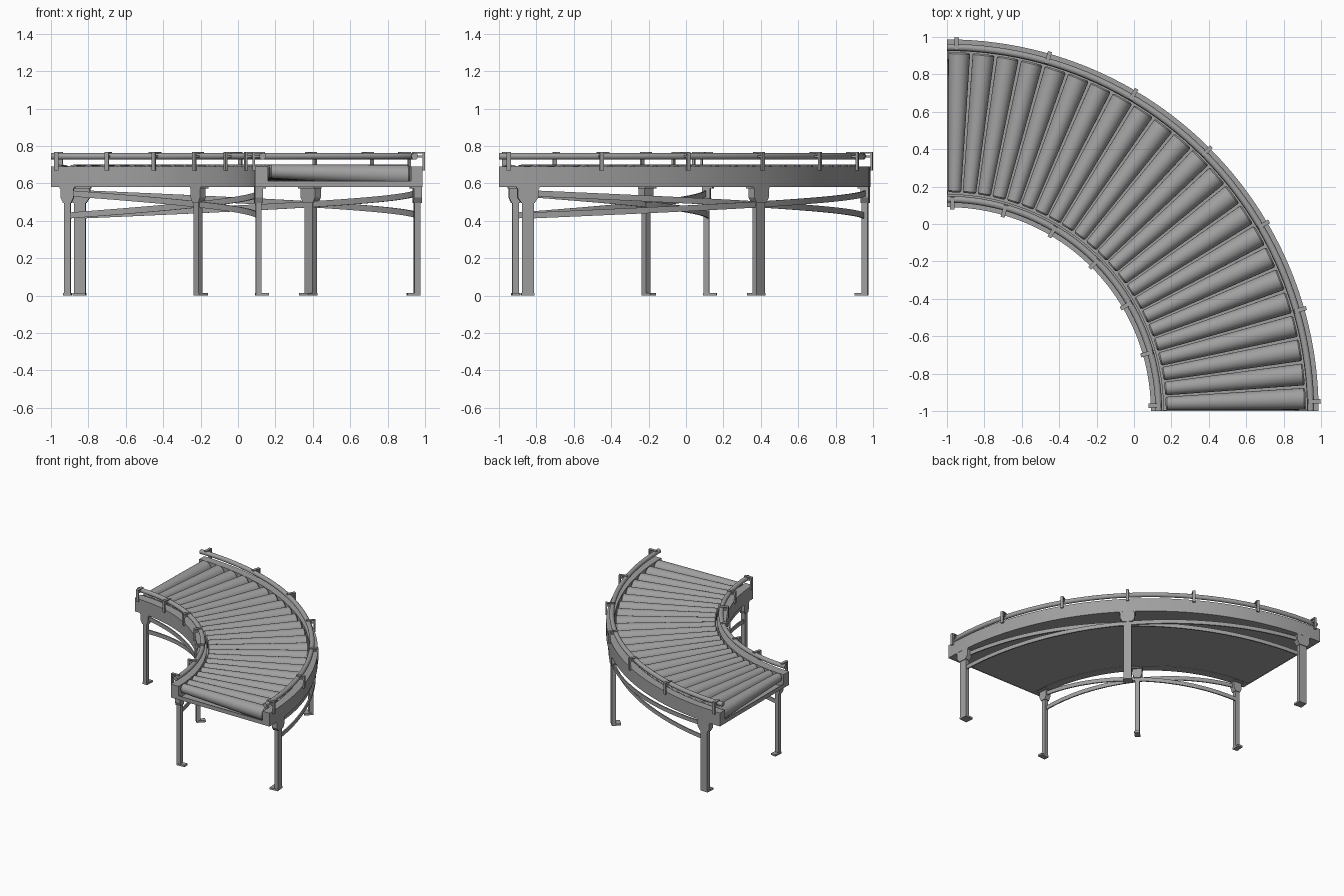
import bpy, bmesh, math
from mathutils import Matrix, Vector

if "Cube" in bpy.data.objects:
    bpy.data.objects.remove(bpy.data.objects["Cube"])

metal = bpy.data.materials.new("grey metal")
metal.use_nodes = True
GREY = (0.35, 0.35, 0.35, 1)
metal.diffuse_color = GREY
metal.node_tree.nodes["Principled BSDF"].inputs["Base Color"].default_value = GREY

# Everything is laid out in polar form around the bend centre
CENTRE = Vector((-1, -1, 0))
QUARTER = math.radians(90)
ROLLERS = 23
LEG_ANGLES = [4.5, 45, 85.5]
CLIP_ANGLES = [1.5 + 14.5 * i for i in range(7)]


def finish(name, bm, smooth=True):
    bmesh.ops.recalc_face_normals(bm, faces=bm.faces)
    mesh = bpy.data.meshes.new(name)
    bm.to_mesh(mesh)
    bm.free()
    mesh.materials.append(metal)
    obj = bpy.data.objects.new(name, mesh)
    bpy.context.collection.objects.link(obj)
    if smooth:
        bpy.ops.object.select_all(action='DESELECT')
        obj.select_set(True)
        bpy.context.view_layer.objects.active = obj
        bpy.ops.object.shade_smooth_by_angle(angle=math.radians(35))
    return obj


def at_angle(degrees):
    """Local x runs outward, y along the bend."""
    return Matrix.Translation(CENTRE) @ Matrix.Rotation(math.radians(degrees), 4, 'Z')


def arc_sweep(name, profile, start=0.0, end=QUARTER, steps=48, rise=lambda t: 0):
    """Sweep a closed (radius, height) profile around the bend."""
    bm = bmesh.new()
    rings = []
    for i in range(steps + 1):
        t = i / steps
        a = start + (end - start) * t
        rings.append([bm.verts.new(CENTRE + Vector((r * math.cos(a), r * math.sin(a), z + rise(t))))
                      for r, z in profile])
    n = len(profile)
    for a, b in zip(rings, rings[1:]):
        for k in range(n):
            bm.faces.new((a[k], a[(k + 1) % n], b[(k + 1) % n], b[k]))
    bm.faces.new(rings[0])
    bm.faces.new(rings[-1])
    return finish(name, bm)


def rect(r0, r1, z0, z1):
    return [(r0, z0), (r1, z0), (r1, z1), (r0, z1)]


def circle(r, z, radius, n=16):
    return [(r + radius * math.cos(2 * math.pi * k / n),
             z + radius * math.sin(2 * math.pi * k / n)) for k in range(n)]


def add_box(bm, degrees, r0, r1, width, z0, z1):
    m = at_angle(degrees) @ Matrix.Translation(((r0 + r1) / 2, 0, (z0 + z1) / 2))
    m = m @ Matrix.Diagonal((abs(r1 - r0), width, z1 - z0, 1))
    bmesh.ops.create_cube(bm, size=1, matrix=m)


def add_prism(bm, degrees, outline, r0, r1):
    """Extrude a (tangent, height) outline between two radii."""
    m = at_angle(degrees)
    loops = [[bm.verts.new(m @ Vector((r, y, z))) for y, z in outline] for r in (r0, r1)]
    n = len(outline)
    for k in range(n):
        j = (k + 1) % n
        bm.faces.new((loops[0][k], loops[0][j], loops[1][j], loops[1][k]))
    bm.faces.new(loops[0])
    bm.faces.new(loops[1])


# Curved side frames, tray and end lips
arc_sweep("inner_side_frame", rect(1.09, 1.16, 0.58, 0.69))
arc_sweep("outer_side_frame", rect(1.925, 1.987, 0.58, 0.69))
arc_sweep("bottom_tray", rect(1.1, 1.98, 0.582, 0.59))
for label, edge in (("front", 0), ("side", QUARTER)):
    turn = math.copysign(0.004, 1 - edge)
    arc_sweep(label + "_end_lip", rect(1.15, 1.935, 0.58, 0.612), edge, edge + turn, 1)

# Tapered rollers with level tops and softened rims
TOP, SLOPE, IN, OUT, SIDES = 0.70, 0.0305, 1.17, 1.918, 24
for i in range(ROLLERS):
    m = at_angle((i + 0.5) * 90 / ROLLERS)
    bm = bmesh.new()
    rings = []
    for r, shrink in ((IN, 0.008), (IN + 0.008, 0), (OUT - 0.008, 0), (OUT, 0.008)):
        rad = r * SLOPE
        rings.append([bm.verts.new(m @ Vector((r, (rad - shrink) * math.cos(a),
                                               TOP - rad + (rad - shrink) * math.sin(a))))
                      for a in (2 * math.pi * k / SIDES for k in range(SIDES))])
    for a, b in zip(rings, rings[1:]):
        for k in range(SIDES):
            j = (k + 1) % SIDES
            bm.faces.new((a[k], a[j], b[j], b[k]))
    bm.faces.new(rings[0])
    bm.faces.new(rings[-1])
    finish(f"roller_{i + 1}", bm)

# Per side: face radius, inward direction, leg width, gusset width
for side, face, inward, leg_w, gusset_w in (("inner", 1.09, 1, 0.035, 0.07),
                                            ("outer", 1.987, -1, 0.062, 0.11)):
    # Guide rail tube
    arc_sweep(side + "_guide_rail", circle(face + inward * 0.042, 0.745, 0.018))

    # Clips that hold the rail: upright, top tab and spacer
    bm = bmesh.new()
    for a in CLIP_ANGLES:
        back = face - inward * 0.012
        add_box(bm, a, back, face, 0.022, 0.67, 0.768)
        add_box(bm, a, back, face + inward * 0.055, 0.022, 0.760, 0.768)
        add_box(bm, a, face, face + inward * 0.03, 0.016, 0.738, 0.75)
    finish(side + "_rail_clips", bm, False)

    # Legs with feet, tapered gussets and top flanges
    for i, a in enumerate(LEG_ANGLES):
        bm = bmesh.new()
        r0 = face + inward * 0.007
        r1 = r0 + inward * 0.032
        add_box(bm, a, r0, r1, leg_w, 0.012, 0.56)
        add_box(bm, a, r0, r0 + inward * 0.07, leg_w + 0.006, 0, 0.015)
        w, n = gusset_w / 2, leg_w / 2 + 0.004
        add_prism(bm, a, [(-n, 0.495), (n, 0.495), (w, 0.525), (w, 0.575), (-w, 0.575), (-w, 0.525)],
                  r0 - inward * 0.006, r1 + inward * 0.006)
        add_box(bm, a, r0 - inward * 0.006, r1 + inward * 0.02, gusset_w + 0.012, 0.572, 0.582)
        finish(f"{side}_leg_{i + 1}", bm, False)

    # Crossed curved braces running between the end legs
    r = face + inward * 0.02
    lo, hi = math.radians(LEG_ANGLES[0]), math.radians(LEG_ANGLES[-1])
    for label, sign, shift in (("rising", 1, 0), ("falling", -1, 0.012)):
        base = r + inward * shift
        arc_sweep(f"{side}_{label}_brace", rect(base - 0.005, base + 0.005, 0.472, 0.504),
                  lo, hi, 40, lambda t, s=sign: s * 0.12 * (t - 0.5))
